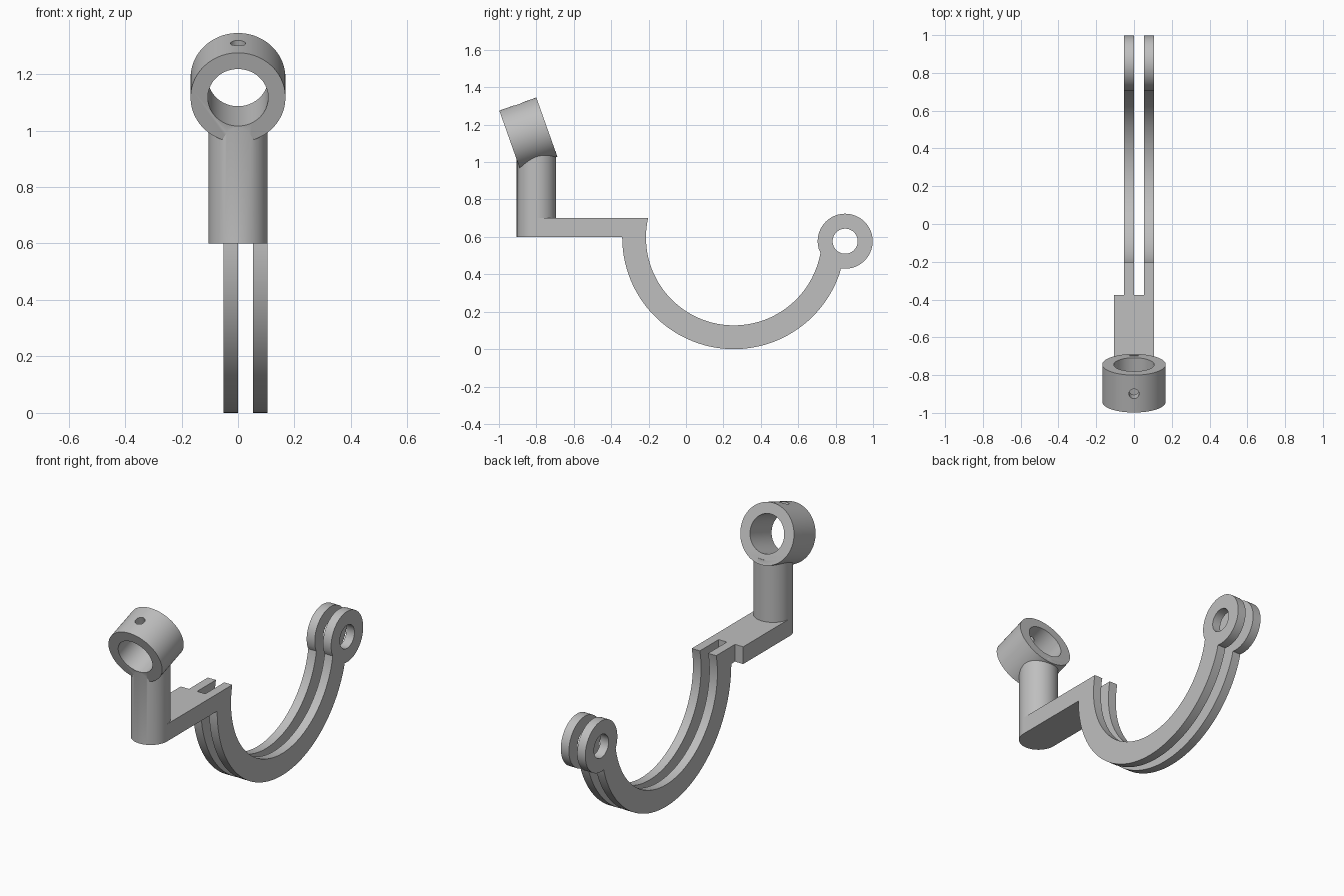
import bpy
from math import cos, sin, radians
from mathutils import Matrix, Vector

default = bpy.data.objects.get("Cube")
if default:
    bpy.data.objects.remove(default, do_unlink=True)

grey = bpy.data.materials.new("plain_grey")
grey.use_nodes = True
colour = (0.52, 0.52, 0.52, 1)
grey.diffuse_color = colour
grey.node_tree.nodes["Principled BSDF"].inputs["Base Color"].default_value = colour


def activate(obj):
    bpy.ops.object.select_all(action="DESELECT")
    obj.select_set(True)
    bpy.context.view_layer.objects.active = obj


def finish(obj):
    obj.data.materials.clear()
    obj.data.materials.append(grey)
    activate(obj)
    bpy.ops.object.shade_smooth_by_angle(angle=radians(30))


def cylinder(name, radius, depth, centre, axis):
    bpy.ops.mesh.primitive_cylinder_add(
        vertices=96, radius=radius, depth=depth, location=centre,
        rotation=Vector(axis).to_track_quat("Z", "Y").to_euler())
    obj = bpy.context.object
    obj.name = name
    return obj


def combine(target, other, operation):
    mod = target.modifiers.new(operation.lower(), "BOOLEAN")
    mod.object, mod.operation, mod.solver = other, operation, "EXACT"
    activate(target)
    bpy.ops.object.modifier_apply(modifier=mod.name)
    bpy.data.objects.remove(other, do_unlink=True)


def arc(centre, radius, start, end, steps):
    """Points on an arc in the (y, z) plane, angles in degrees."""
    angles = [radians(start + (end - start) * i / steps) for i in range(steps + 1)]
    return [(centre[0] + radius * cos(a), centre[1] + radius * sin(a)) for a in angles]


# Upright column with a tilted clamp ring, bored through, with a set screw hole
tilt = radians(19.5)
ring_axis = Vector((0, cos(tilt), sin(tilt)))
ring_up = Vector((0, -sin(tilt), cos(tilt)))
ring_centre = Vector((0, -0.843, 1.152))
column = cylinder("column_and_ring", 0.105, 0.457, (0, -0.8, 0.8285), (0, 0, 1))
combine(column, cylinder("ring", 0.168, 0.21, ring_centre, ring_axis), "UNION")
combine(column, cylinder("bore", 0.107, 0.6, ring_centre, ring_axis), "DIFFERENCE")
combine(column, cylinder("screw_hole", 0.027, 0.2,
                         ring_centre + ring_up * 0.14, ring_up), "DIFFERENCE")
finish(column)

# Flat arm running back from the foot of the column
bpy.ops.mesh.primitive_cube_add(size=1, location=(0, -0.5875, 0.65))
arm = bpy.context.object
arm.name = "arm"
arm.scale = (0.21, 0.425, 0.1)
bpy.ops.object.transform_apply(location=False, rotation=False, scale=True)
finish(arm)

# Twin hook plates: arm tongue, half-round hook and pierced eye in one profile
hook_centre, eye_centre = (0.256, 0.597), (0.851, 0.577)
outline = [(-0.375, 0.7)]
outline += arc(hook_centre, 0.47, 167.3, 350, 72)
outline += arc(eye_centre, 0.147, 202, -99, 72)[1:]
outline += arc(hook_centre, 0.597, 343.7, 180, 72)[1:]
outline += [(-0.341, 0.6), (-0.375, 0.6)]
hole = arc(eye_centre, 0.067, 0, 360, 48)[:-1]
to_side = Matrix(((0, 0, 1, 0), (1, 0, 0, 0), (0, 1, 0, 0), (0, 0, 0, 1)))


def hook_plate(name, x_middle, thickness):
    curve = bpy.data.curves.new(name, "CURVE")
    curve.dimensions, curve.fill_mode = "2D", "BOTH"
    curve.extrude = thickness / 2
    for loop in (outline, hole):
        spline = curve.splines.new("POLY")
        spline.points.add(len(loop) - 1)
        for point, (y, z) in zip(spline.points, loop):
            point.co = (y, z, 0, 1)
        spline.use_cyclic_u = True
    obj = bpy.data.objects.new(name, curve)
    bpy.context.collection.objects.link(obj)
    obj.matrix_world = Matrix.Translation((x_middle, 0, 0)) @ to_side
    activate(obj)
    bpy.ops.object.convert(target="MESH")
    finish(bpy.context.object)


hook_plate("right_hook_plate", -0.026, 0.052)
hook_plate("left_hook_plate", 0.079, 0.052)
